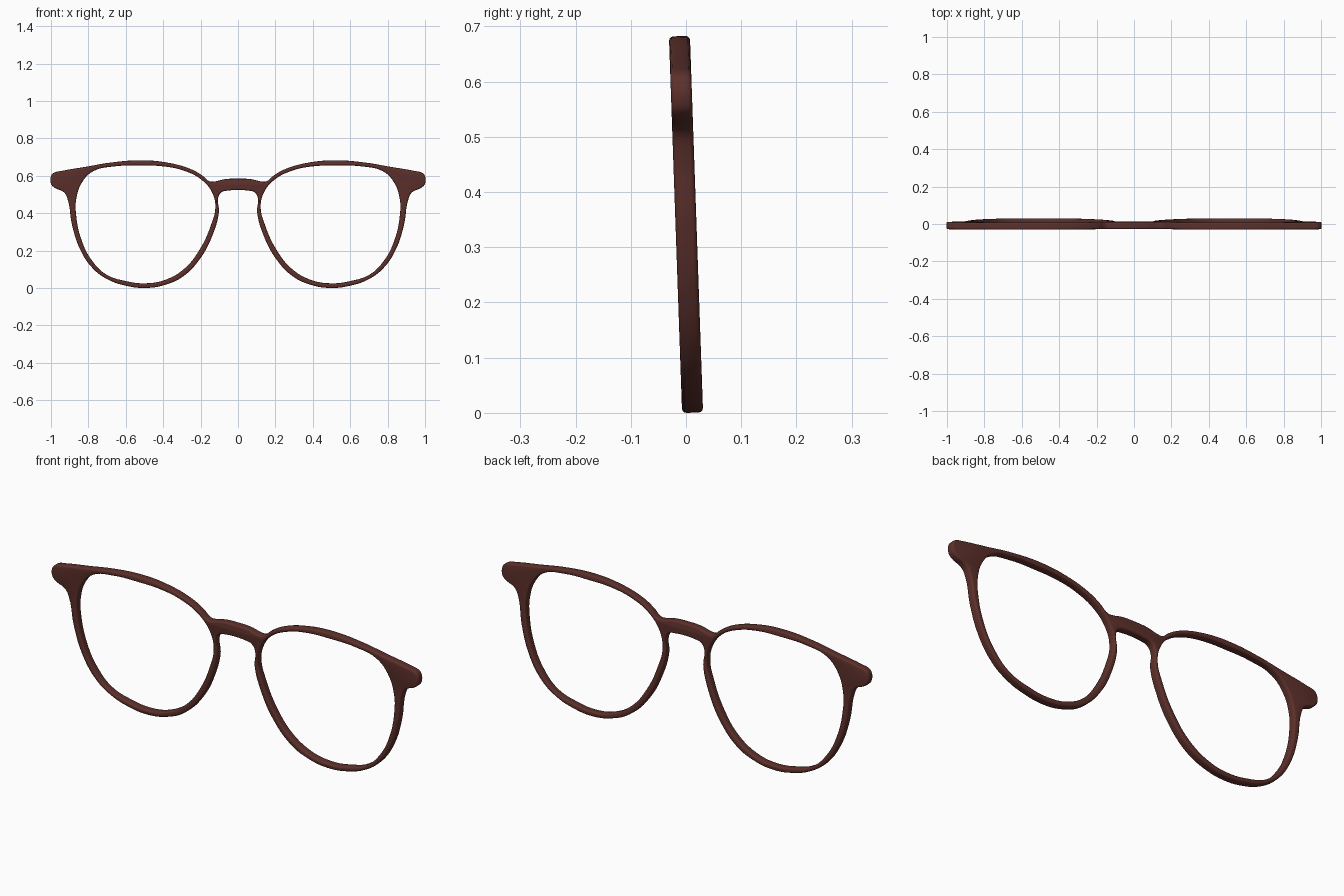
import bpy, bmesh, math
from mathutils import Matrix

if "Cube" in bpy.data.objects:
    bpy.data.objects.remove(bpy.data.objects["Cube"])

THICK, BEVEL = 0.038, 0.008

# Outer silhouette, right half: bridge top -> rim top -> end piece -> rim bottom -> bridge underside
outer = [(0, .586), (.07, .583), (.125, .571), (.15, .571), (.19, .602), (.25, .636),
         (.385, .673), (.525, .684), (.68, .672), (.81, .65), (.945, .627), (.985, .617),
         (.999, .602), (1, .56), (.985, .541), (.93, .513), (.912, .48), (.888, .342),
         (.845, .21), (.775, .105), (.695, .047), (.6, .014), (.49, .002), (.385, .02),
         (.294, .063), (.198, .165), (.134, .29), (.102, .41), (.106, .485), (.088, .514),
         (.05, .523), (0, .526)]
# Lens opening on the right
lens = [(.524, .657), (.663, .652), (.775, .626), (.835, .565), (.865, .476), (.866, .396),
        (.834, .25), (.78, .147), (.706, .074), (.6, .038), (.492, .026), (.385, .046),
        (.284, .107), (.203, .21), (.143, .342), (.121, .433), (.139, .513), (.198, .583),
        (.289, .629), (.396, .652)]


def mirror(points):
    return [(-x, z) for x, z in reversed(points)]


def add_spline(curve, points):
    spline = curve.splines.new('BEZIER')
    spline.bezier_points.add(len(points) - 1)
    for bp, (x, z) in zip(spline.bezier_points, points):
        bp.co = (x, z, 0)
        bp.handle_left_type = bp.handle_right_type = 'AUTO'
    spline.use_cyclic_u = True
    spline.resolution_u = 5


# Flat profile with two holes, extruded with rounded edges
curve = bpy.data.curves.new("frame_profile", 'CURVE')
curve.dimensions = '2D'
curve.fill_mode = 'BOTH'
curve.extrude = THICK / 2 - BEVEL
curve.bevel_depth = BEVEL
curve.bevel_resolution = 2
curve.offset = -BEVEL
add_spline(curve, outer + mirror(outer)[1:-1])
add_spline(curve, lens)
add_spline(curve, mirror(lens))
profile = bpy.data.objects.new("frame_profile", curve)
bpy.context.collection.objects.link(profile)
mesh = bpy.data.meshes.new_from_object(
    profile.evaluated_get(bpy.context.evaluated_depsgraph_get()))
bpy.data.objects.remove(profile)

# Stand upright with a slight forward lean, then rest on the ground
mesh.transform(Matrix.Rotation(math.radians(92), 4, 'X'))
bm = bmesh.new()
bm.from_mesh(mesh)
bmesh.ops.remove_doubles(bm, verts=bm.verts, dist=1e-5)
bmesh.ops.recalc_face_normals(bm, faces=bm.faces)
ys = [v.co.y for v in bm.verts]
zs = [v.co.z for v in bm.verts]
bmesh.ops.translate(bm, verts=bm.verts, vec=(0, -(min(ys) + max(ys)) / 2, -min(zs)))
bm.to_mesh(mesh)
bm.free()

frame = bpy.data.objects.new("glasses_frame", mesh)
bpy.context.collection.objects.link(frame)
mat = bpy.data.materials.new("brown_acetate")
mat.diffuse_color = (0.11, 0.03, 0.024, 1)
mat.use_nodes = True
mat.node_tree.nodes["Principled BSDF"].inputs["Base Color"].default_value = mat.diffuse_color
mesh.materials.clear()
mesh.materials.append(mat)
bpy.context.view_layer.objects.active = frame
frame.select_set(True)
bpy.ops.object.shade_smooth_by_angle(angle=math.radians(40))
